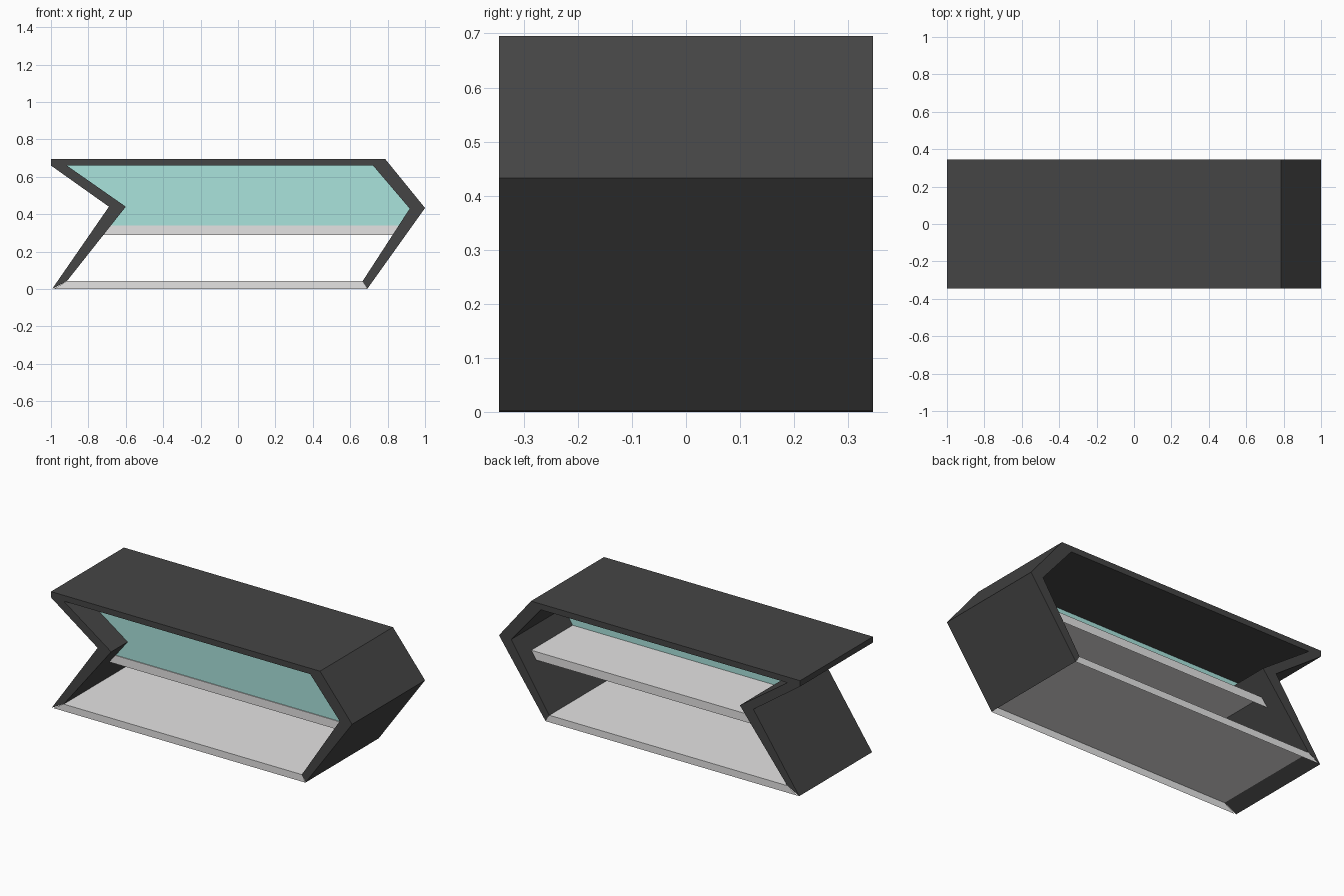
import bpy, bmesh

if "Cube" in bpy.data.objects:
    bpy.data.objects.remove(bpy.data.objects["Cube"])


def material(name, rgb):
    m = bpy.data.materials.new(name)
    m.diffuse_color = (*rgb, 1)
    m.use_nodes = True
    m.node_tree.nodes["Principled BSDF"].inputs["Base Color"].default_value = m.diffuse_color
    return m


dark = material("dark_grey", (0.06, 0.06, 0.06))
light = material("light_grey", (0.78, 0.77, 0.77))
teal = material("teal_glass", (0.40, 0.77, 0.72))


def extrude_profile(name, points, y0, y1, mat, open_below=False):
    """Solid made from an (x, z) profile; open_below leaves out underside and ends."""
    bm = bmesh.new()
    face = bm.faces.new([bm.verts.new((x, y0, z)) for x, z in points])
    result = bmesh.ops.extrude_face_region(bm, geom=[face])
    verts = [v for v in result["geom"] if isinstance(v, bmesh.types.BMVert)]
    bmesh.ops.translate(bm, verts=verts, vec=(0, y1 - y0, 0))
    bmesh.ops.recalc_face_normals(bm, faces=bm.faces)
    if open_below:
        hidden = [f for f in bm.faces if f.normal.z < -0.9 or abs(f.normal.x) > 0.3]
        bmesh.ops.delete(bm, geom=hidden, context='FACES')
    mesh = bpy.data.meshes.new(name)
    bm.to_mesh(mesh)
    bm.free()
    mesh.materials.append(mat)
    obj = bpy.data.objects.new(name, mesh)
    bpy.context.collection.objects.link(obj)
    return obj


D = 0.346  # half depth

# Arrow-shaped frame: notched left side, flat top, pointed right side
extrude_profile("frame", [
    (-0.994, 0.0), (-0.69, 0.44), (-1.0, 0.66), (-1.0, 0.695), (0.787, 0.695),
    (1.0, 0.433), (0.692, 0.002), (0.665, 0.04), (0.918, 0.43), (0.722, 0.66),
    (-0.915, 0.66), (-0.60, 0.44), (-0.915, 0.042)], -D, D, dark)

# Bottom panel: a sheet with front and back lips, open underneath
extrude_profile("bottom_panel", [
    (-0.985, 0.0), (0.692, 0.0), (0.665, 0.042), (-0.915, 0.042)],
    -D, D, light, True)

# Middle shelf: same lipped sheet, set back at front and rear
extrude_profile("middle_shelf", [
    (-0.722, 0.29), (0.829, 0.29), (0.862, 0.34), (-0.682, 0.34)],
    -0.195, 0.24, light, True)

# Tinted panel standing on the shelf front
extrude_profile("tinted_panel", [
    (-0.68, 0.34), (0.86, 0.34), (0.918, 0.43), (0.722, 0.66),
    (-0.915, 0.66), (-0.60, 0.44)], -0.19, -0.153, teal)
